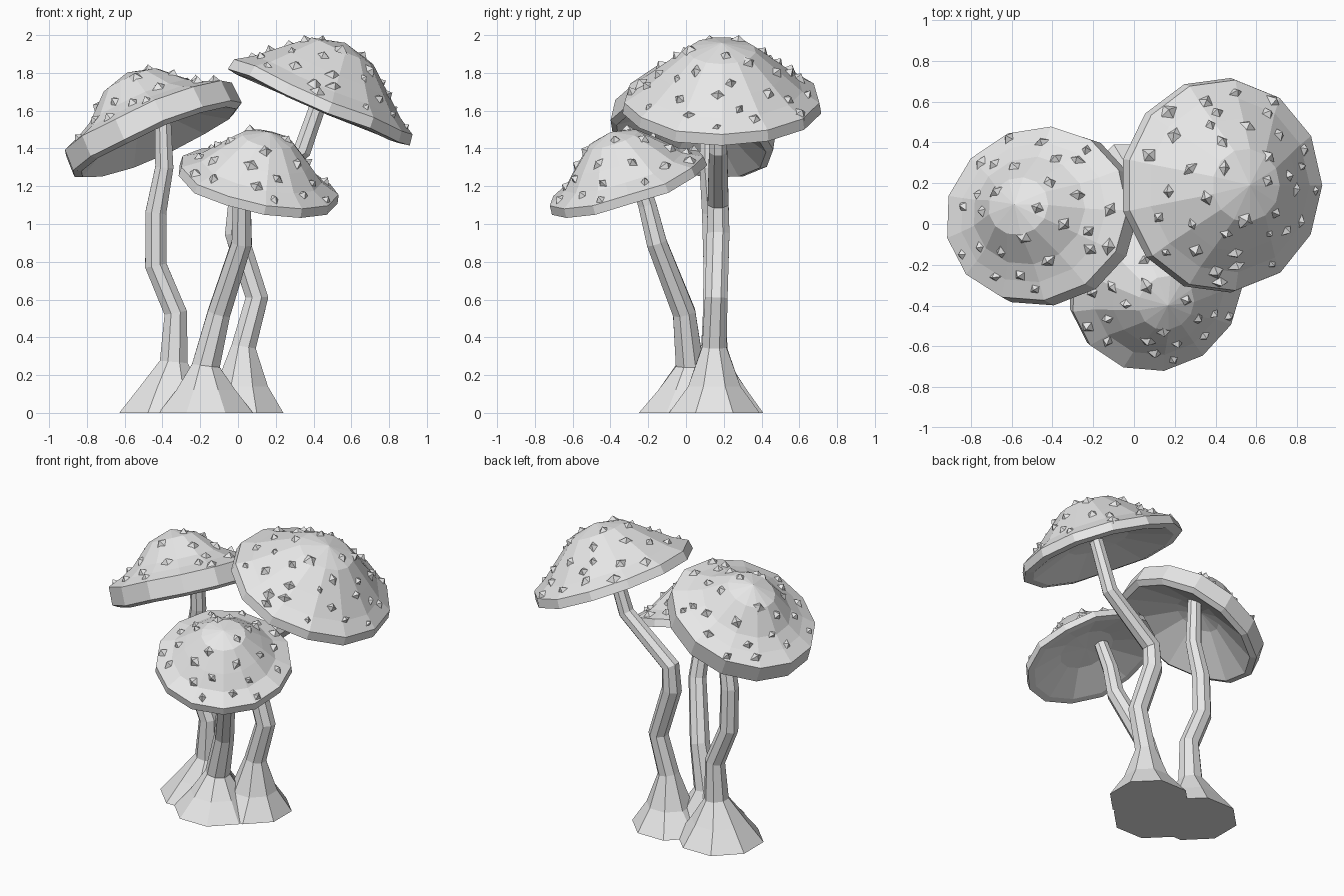
import bpy, bmesh, math, random
from mathutils import Vector, Matrix

random.seed(4)
if "Cube" in bpy.data.objects:
    bpy.data.objects.remove(bpy.data.objects["Cube"], do_unlink=True)

grey = bpy.data.materials.new("plain_grey")
grey.use_nodes = True
grey.diffuse_color = (0.8, 0.8, 0.8, 1)
grey.node_tree.nodes["Principled BSDF"].inputs["Base Color"].default_value = grey.diffuse_color

UP = Vector((0, 0, 1))


def finish(bm, name):
    bmesh.ops.recalc_face_normals(bm, faces=bm.faces)
    mesh = bpy.data.meshes.new(name)
    bm.to_mesh(mesh)
    bm.free()
    mesh.materials.append(grey)
    obj = bpy.data.objects.new(name, mesh)
    bpy.context.collection.objects.link(obj)


def skin(rings, name, close_ends):
    """Join equal rings of points into a surface."""
    bm = bmesh.new()
    loops = [[bm.verts.new(p) for p in ring] for ring in rings]
    n = len(loops[0])
    for low, high in zip(loops, loops[1:]):
        for i in range(n):
            j = (i + 1) % n
            bm.faces.new((low[i], low[j], high[j], high[i]))
    if close_ends:
        bm.faces.new(loops[0])
        bm.faces.new(loops[-1])
    bmesh.ops.remove_doubles(bm, verts=bm.verts, dist=0.0005)
    finish(bm, name)


def stem(name, path, sides=8):
    """Faceted bent tube; each path entry is x, y, z, radius."""
    points = [Vector(p[:3]) for p in path]
    rings = []
    for k, p in enumerate(points):
        # The flared foot keeps level rings, the rest follows the bend
        if k < 2:
            rot = Matrix.Identity(3)
        else:
            ahead = points[min(k + 1, len(points) - 1)]
            tangent = (ahead - p).normalized() + (p - points[k - 1]).normalized()
            rot = UP.rotation_difference(tangent).to_matrix()
        r = path[k][3]
        rings.append([p + rot @ Vector((r * math.cos(a), r * math.sin(a), 0))
                      for a in (math.tau * (i + 0.5) / sides for i in range(sides))])
    skin(rings, name, True)


def surface_point(profile, r):
    """Height and slope of the dome profile at radius r."""
    for (r0, h0), (r1, h1) in zip(profile, profile[1:]):
        if r <= r1:
            slope = (h1 - h0) / (r1 - r0)
            return h0 + slope * (r - r0), slope


def cap(name, centre, axis, dome, under, squash, warts, sides=13):
    turn = UP.rotation_difference(Vector(axis)).to_matrix().to_4x4()
    place = Matrix.Translation(centre) @ turn @ Matrix.Diagonal((1, squash, 1, 1))
    # Slightly uneven rim
    wave = [random.uniform(-0.01, 0.01) for _ in range(sides)]
    rim = dome[-1][0]
    rings = [[place @ Vector((r * math.cos(math.tau * i / sides),
                              r * math.sin(math.tau * i / sides),
                              h + wave[i] * (r / rim) ** 2)) for i in range(sides)]
             for r, h in dome + under]
    skin(rings, name, False)

    # Broad low pyramid warts spread over the dome in a spiral
    bm = bmesh.new()
    for k in range(warts):
        r = rim * (0.12 + 0.84 * math.sqrt((k + 0.5) / warts))
        a = k * 2.4 + random.uniform(-0.2, 0.2)
        h, slope = surface_point(dome, r)
        flat = r * 0.98
        normal = Vector((-slope * math.cos(a), -slope * math.sin(a), 1))
        tilt = UP.rotation_difference(normal).to_matrix().to_4x4()
        size = random.uniform(0.038, 0.052)
        spot = (Matrix.Translation((flat * math.cos(a), flat * math.sin(a), h))
                @ tilt @ Matrix.Rotation(random.uniform(0, 3), 4, 'Z')
                @ Matrix.Diagonal((1, random.uniform(0.65, 1), 1, 1))
                @ Matrix.Translation((0, 0, 0.01)))
        bmesh.ops.create_cone(bm, cap_ends=True, segments=4, radius1=size,
                              radius2=0, depth=0.036, matrix=place @ spot)
    finish(bm, name + "_warts")


# Stems with flared feet
stem("right_stem", [(-0.37, 0.15, 0, 0.28), (-0.36, 0.15, 0.13, 0.18), (-0.34, 0.15, 0.27, 0.08),
                    (-0.33, 0.15, 0.53, 0.065), (-0.435, 0.15, 0.78, 0.062),
                    (-0.435, 0.14, 1.06, 0.06), (-0.39, 0.12, 1.3, 0.052), (-0.4, 0.12, 1.62, 0.045)])
stem("left_stem", [(0.0, 0.15, 0, 0.26), (0.02, 0.15, 0.14, 0.15), (0.03, 0.15, 0.35, 0.07),
                   (0.1, 0.16, 0.61, 0.065), (-0.01, 0.17, 0.95, 0.065), (0.0, 0.17, 1.11, 0.06),
                   (0.34, 0.17, 1.39, 0.052), (0.46, 0.17, 1.73, 0.045)])
stem("front_stem", [(-0.17, 0, 0, 0.27), (-0.17, 0.01, 0.12, 0.17), (-0.17, 0.02, 0.25, 0.08),
                    (-0.1, -0.01, 0.53, 0.065), (0.02, -0.155, 0.9, 0.058),
                    (0.02, -0.205, 1.1, 0.052), (0.04, -0.27, 1.3, 0.045)])

# Caps: dome profile from crown to rim, then hollow underside
cap("right_cap", (-0.455, 0.04, 1.505), (-0.4, 0.17, 0.9),
    [(0, 0.33), (0.16, 0.28), (0.3, 0.15), (0.39, 0.1), (0.485, 0.06)],
    [(0.49, -0.06), (0.45, -0.08), (0.15, 0.07), (0, 0.1)], 0.9, 28)
cap("left_cap", (0.42, 0.19, 1.62), (0.4, 0, 0.917),
    [(0, 0.37), (0.18, 0.325), (0.33, 0.2), (0.43, 0.115), (0.52, 0.06)],
    [(0.53, 0.0), (0.47, -0.01), (0.2, 0.08), (0, 0.1)], 1, 38)
cap("front_cap", (0.1, -0.3, 1.19), (0.21, -0.31, 0.93),
    [(0, 0.32), (0.14, 0.28), (0.25, 0.18), (0.33, 0.1), (0.43, 0.05)],
    [(0.435, 0.0), (0.39, 0.0), (0.18, 0.08), (0, 0.09)], 1, 28)
